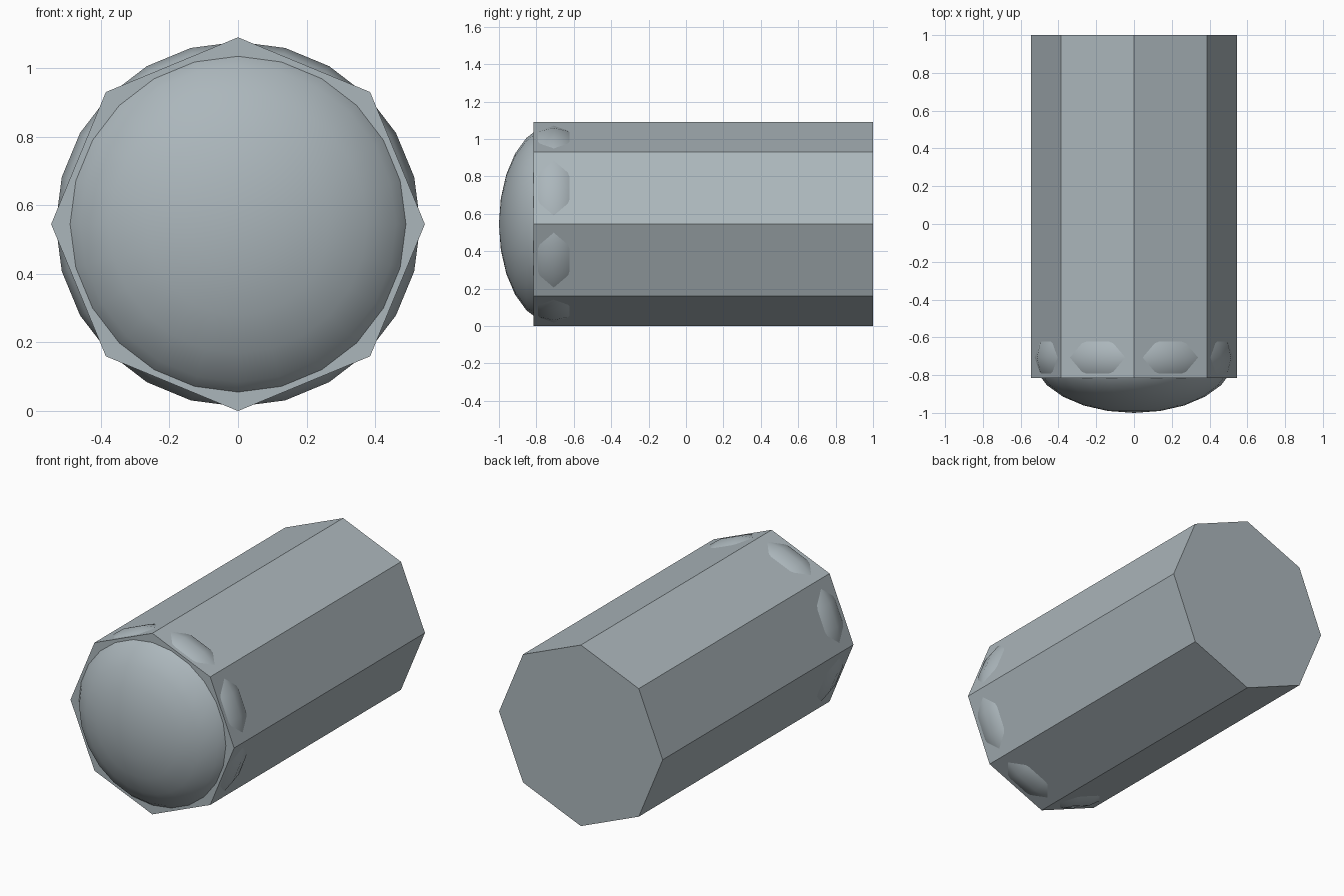
import bpy
from math import pi

cube = bpy.data.objects.get("Cube")
if cube:
    bpy.data.objects.remove(cube, do_unlink=True)

RADIUS = 0.545
FRONT, BACK = -0.815, 1.0

# Single blue-grey colour
grey = bpy.data.materials.new("blue_grey")
grey.use_nodes = True
colour = (0.41, 0.47, 0.50, 1.0)
grey.diffuse_color = colour
grey.node_tree.nodes["Principled BSDF"].inputs["Base Color"].default_value = colour


def finish(name):
    obj = bpy.context.object
    obj.name = name
    obj.data.materials.append(grey)
    bpy.ops.object.transform_apply(location=False, rotation=True, scale=True)
    return obj


# Eight-sided body with a corner pointing straight up
bpy.ops.mesh.primitive_cylinder_add(
    vertices=8, radius=RADIUS, depth=BACK - FRONT,
    location=(0, (FRONT + BACK) / 2, RADIUS), rotation=(pi / 2, 0, 0))
body = finish("body")
bpy.ops.object.shade_flat()

# Flattened sphere: bulges out of the front and pokes through the eight sides
bpy.ops.mesh.primitive_uv_sphere_add(
    segments=24, ring_count=12, radius=1,
    location=(0, -0.707, RADIUS), rotation=(pi / 2, 0, 0),
    scale=(0.532, 0.532, 0.293))
dome = finish("front_dome")
bpy.ops.object.shade_smooth()
